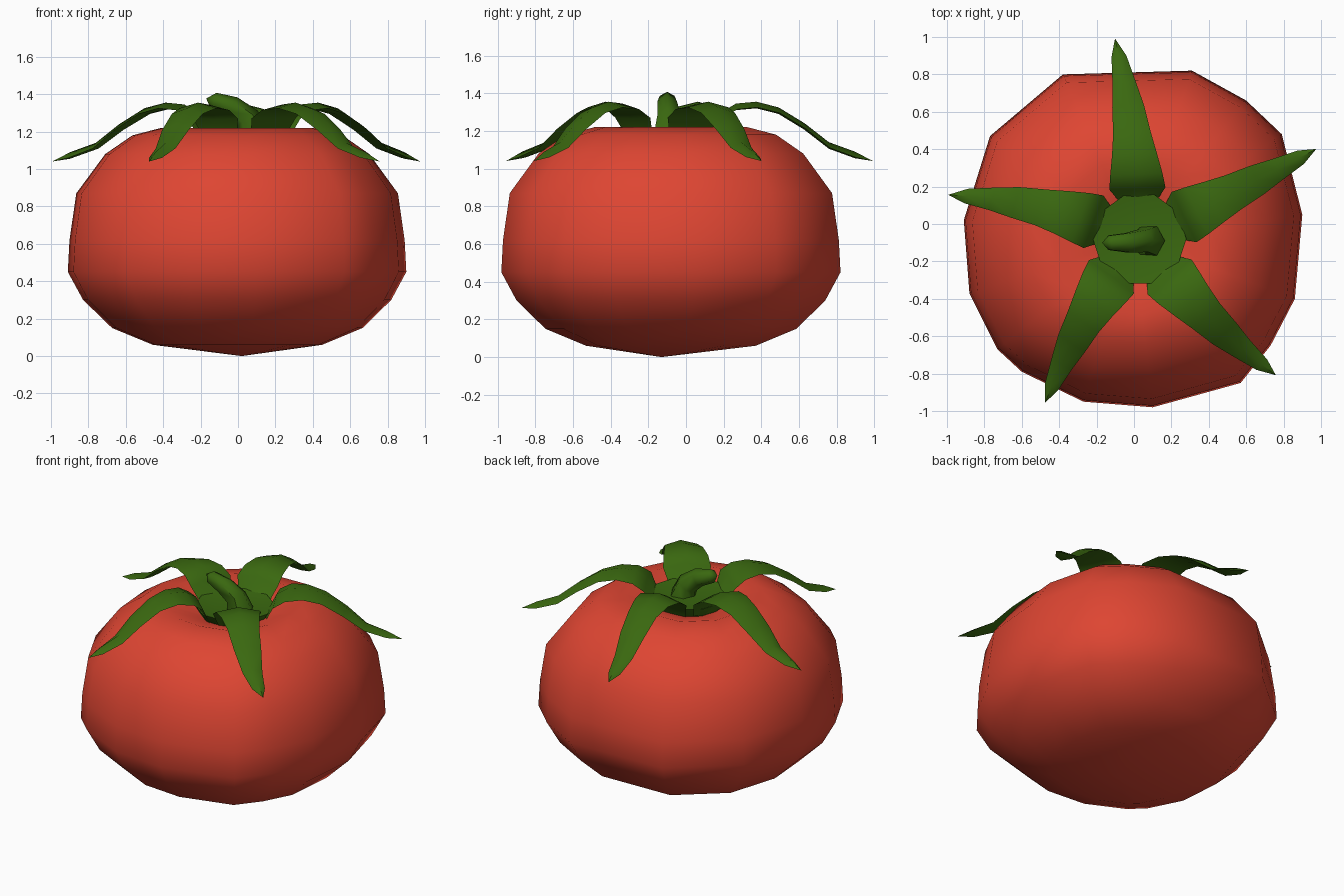
import bpy, math
from mathutils import Vector

if "Cube" in bpy.data.objects:
    bpy.data.objects.remove(bpy.data.objects["Cube"])


def material(name, color):
    mat = bpy.data.materials.new(name)
    mat.use_nodes = True
    mat.diffuse_color = color
    mat.node_tree.nodes["Principled BSDF"].inputs["Base Color"].default_value = color
    return mat


RED = material("tomato red", (0.73, 0.06, 0.032, 1))
GREEN = material("leaf green", (0.042, 0.138, 0.005, 1))


def loft(name, rings, start, end, mat, angle):
    """Skin closed rings of points and close both ends to a single point."""
    n = len(rings[0])
    verts = [p for ring in rings for p in ring] + [start, end]
    first, last = len(verts) - 2, len(verts) - 1
    top = (len(rings) - 1) * n
    faces = []
    for i in range(n):
        j = (i + 1) % n
        faces.append((first, j, i))
        faces.append((last, top + i, top + j))
        for k in range(0, top, n):
            faces.append((k + i, k + j, k + n + j, k + n + i))
    mesh = bpy.data.meshes.new(name)
    mesh.from_pydata([tuple(v) for v in verts], [], faces)
    mesh.materials.append(mat)
    obj = bpy.data.objects.new(name, mesh)
    bpy.context.collection.objects.link(obj)
    bpy.ops.object.select_all(action="DESELECT")
    obj.select_set(True)
    bpy.context.view_layer.objects.active = obj
    bpy.ops.object.shade_smooth_by_angle(angle=math.radians(angle))
    return obj


# Fruit body: uneven outline scaled along a squat profile with a top dimple
center = Vector((0, -0.08, 0))
outline = [(0.9, 0.05), (0.79, 0.48), (0.6, 0.66), (0.31, 0.82), (-0.38, 0.8),
           (-0.77, 0.47), (-0.91, 0.02), (-0.88, -0.37), (-0.73, -0.67),
           (-0.6, -0.79), (-0.27, -0.95), (0.1, -0.98), (0.57, -0.85),
           (0.73, -0.65), (0.86, -0.4)]
profile = [(0.5, 0.06), (0.74, 0.15), (0.91, 0.3), (1, 0.45), (0.99, 0.62),
           (0.95, 0.87), (0.78, 1.08), (0.62, 1.18), (0.45, 1.22), (0.22, 1.15)]
body = [[center + (Vector((x, y, 0)) - center) * s + Vector((0, 0, z))
         for x, y in outline] for s, z in profile]
loft("fruit_body", body, Vector((0.02, -0.13, 0)), center + Vector((0, 0, 1.1)), RED, 180)

# Calyx core: shallow dish that joins the leaves
hub = Vector((0.03, -0.08, 0))


def circle(radius, z, sides=10):
    return [hub + Vector((radius * math.cos(a), radius * math.sin(a), z))
            for a in (math.tau * i / sides for i in range(sides))]


loft("calyx_core", [circle(0.2, 1.12), circle(0.25, 1.21), circle(0.12, 1.19)],
     hub + Vector((0, 0, 1.1)), hub + Vector((0, 0, 1.2)), GREEN, 60)

# Leaves: arched, tapering blades given as reach, height and half width
blade = [(0.2, 1.18, 0.11), (0.25, 1.29, 0.15), (0.32, 1.335, 0.14), (0.42, 1.345, 0.12),
         (0.53, 1.315, 0.1), (0.66, 1.23, 0.085), (0.78, 1.13, 0.062), (0.91, 1.08, 0.04)]


def leaf(name, base_angle, tip_angle, length):
    def place(reach, side, z):
        a = math.radians(base_angle + (tip_angle - base_angle) * reach)
        out = Vector((math.cos(a), math.sin(a), 0))
        across = Vector((-out.y, out.x, 0))
        return hub + out * reach * length + across * side + Vector((0, 0, z))

    rings = [[place(r, -w, z - 0.02), place(r, 0, z - 0.025),
              place(r, w, z - 0.02), place(r, 0, z + 0.01)] for r, z, w in blade]
    loft(name, rings, place(0.08, 0, 1.17), place(1, 0, 1.04), GREEN, 60)


leaf("leaf_back", 91, 97, 1.08)
leaf("leaf_back_left", 26, 27, 1.06)
leaf("leaf_front_left", -54, -45, 1.03)
leaf("leaf_front_right", -129, -120, 1.01)
leaf("leaf_back_right", 157, 167, 1.05)

# Stem: short bent stub leaning to the right
path = [Vector((0.08, -0.09, 1.18)), Vector((0.05, -0.09, 1.27)),
        Vector((-0.03, -0.1, 1.33)), Vector((-0.13, -0.1, 1.365))]
widths = [0.09, 0.07, 0.06, 0.045]
stem = []
for i, p in enumerate(path):
    along = (path[min(i + 1, 3)] - path[max(i - 1, 0)]).normalized()
    side = Vector((0, 1, 0))
    up = along.cross(side)
    stem.append([p + widths[i] * (math.cos(a) * up + math.sin(a) * side)
                 for a in (math.tau * k / 6 for k in range(6))])
loft("stem", stem, path[0], path[3] + Vector((-0.04, 0, 0.012)), GREEN, 60)

# Make every face point outward
for obj in bpy.context.collection.objects:
    if obj.type == "MESH" and obj.data.materials and obj.data.materials[0] in (RED, GREEN):
        bpy.ops.object.select_all(action="DESELECT")
        obj.select_set(True)
        bpy.context.view_layer.objects.active = obj
        bpy.ops.object.mode_set(mode="EDIT")
        bpy.ops.mesh.select_all(action="SELECT")
        bpy.ops.mesh.normals_make_consistent(inside=False)
        bpy.ops.object.mode_set(mode="OBJECT")
